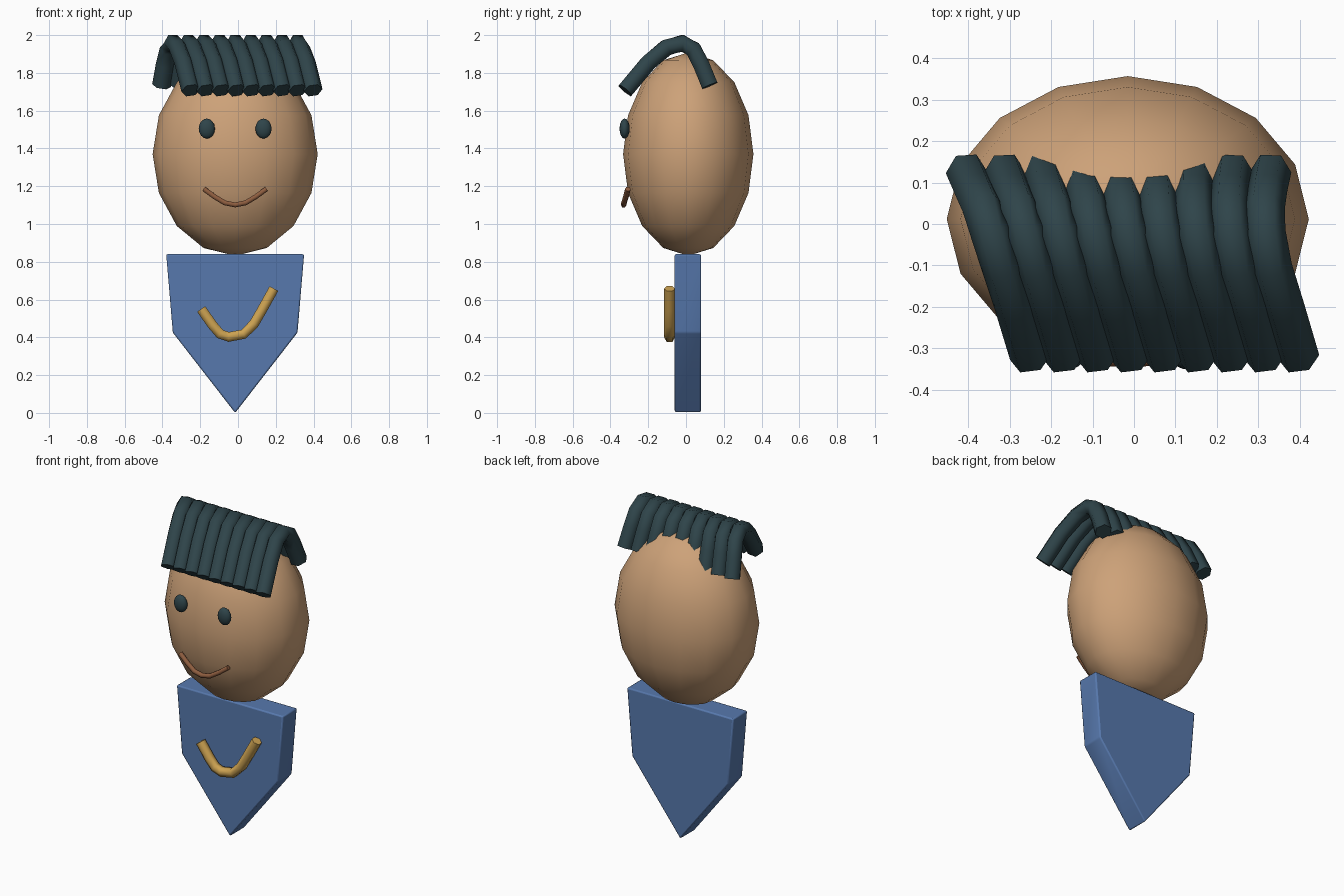
import bpy, bmesh, math
from mathutils import Vector

cube = bpy.data.objects.get("Cube")
if cube:
    bpy.data.objects.remove(cube, do_unlink=True)


def material(name, rgb):
    m = bpy.data.materials.new(name)
    m.use_nodes = True
    m.diffuse_color = (*rgb, 1)
    m.node_tree.nodes["Principled BSDF"].inputs["Base Color"].default_value = (*rgb, 1)
    return m


skin = material("tan skin", (0.61, 0.36, 0.19))
blue = material("shirt blue", (0.095, 0.19, 0.42))
dark = material("dark teal", (0.028, 0.058, 0.068))
gold = material("gold", (0.62, 0.37, 0.085))
brown = material("lip brown", (0.27, 0.11, 0.05))


def finish(name, bm, mat, angle):
    bmesh.ops.recalc_face_normals(bm, faces=bm.faces)
    mesh = bpy.data.meshes.new(name)
    bm.to_mesh(mesh)
    bm.free()
    mesh.materials.append(mat)
    obj = bpy.data.objects.new(name, mesh)
    bpy.context.collection.objects.link(obj)
    bpy.ops.object.select_all(action='DESELECT')
    obj.select_set(True)
    bpy.context.view_layer.objects.active = obj
    bpy.ops.object.shade_smooth_by_angle(angle=math.radians(angle))
    return obj


def ellipsoid(name, centre, radii, mat):
    bm = bmesh.new()
    bmesh.ops.create_uvsphere(bm, u_segments=16, v_segments=8, radius=1)
    bmesh.ops.scale(bm, vec=radii, verts=bm.verts)
    bmesh.ops.translate(bm, vec=centre, verts=bm.verts)
    return finish(name, bm, mat, 80)


def tube(name, path, radius, side, mat, sides=6):
    """Capped tube along a path, one corner of its section pointing along side."""
    pts = [Vector(p) for p in path]
    bm = bmesh.new()
    rings = []
    for i, p in enumerate(pts):
        t = (pts[min(i + 1, len(pts) - 1)] - pts[max(i - 1, 0)]).normalized()
        u = (side - t * side.dot(t)).normalized()
        v = t.cross(u)
        angles = [math.tau * k / sides for k in range(sides)]
        rings.append([bm.verts.new(p + radius * (u * math.cos(a) + v * math.sin(a)))
                      for a in angles])
    for a, b in zip(rings, rings[1:]):
        for k in range(sides):
            n = (k + 1) % sides
            bm.faces.new((a[k], a[n], b[n], b[k]))
    bm.faces.new(rings[0])
    bm.faces.new(rings[-1])
    return finish(name, bm, mat, 65)


X, Y = Vector((1, 0, 0)), Vector((0, 1, 0))
MID = -0.015

# Head and eyes
ellipsoid("head", (MID, 0.012, 1.37), (0.437, 0.345, 0.538), skin)
for name, s in (("left_eye", 1), ("right_eye", -1)):
    ellipsoid(name, (MID + s * 0.15, -0.325, 1.505), (0.043, 0.027, 0.053), dark)

# Smiling mouth
half = [(0.165, -0.308, 1.185), (0.11, -0.318, 1.145), (0.055, -0.328, 1.112)]
smile = ([(MID - x, y, z) for x, y, z in half] + [(MID, -0.33, 1.101)]
         + [(MID + x, y, z) for x, y, z in reversed(half)])
tube("mouth", smile, 0.015, Y, brown)

# Shield-shaped torso plate with softened edges
bm = bmesh.new()
outline = [(-0.365, 0.84), (-0.33, 0.425), (0, 0), (0.33, 0.425), (0.365, 0.84)]
face = bm.faces.new([bm.verts.new((MID + x, -0.06, z)) for x, z in outline])
back = bmesh.ops.extrude_face_region(bm, geom=[face])
bmesh.ops.translate(bm, vec=(0, 0.14, 0),
                    verts=[g for g in back["geom"] if isinstance(g, bmesh.types.BMVert)])
torso = finish("torso", bm, blue, 40)
bevel = torso.modifiers.new("soft edges", 'BEVEL')
bevel.width = 0.008
bevel.segments = 2

# Curved chest ornament
hook = [(-0.195, 0.55), (-0.135, 0.465), (-0.095, 0.418), (-0.05, 0.402),
        (0.03, 0.417), (0.085, 0.472), (0.13, 0.55), (0.19, 0.658)]
tube("chest_ornament", [(x, -0.087, z) for x, z in hook], 0.03, Y, gold)

# Row of hair locks: (y, z, x of the first lock, x of the last lock)
lock = [(-0.322, 1.707, -0.25, 0.398), (-0.2, 1.853, -0.287, 0.362),
        (-0.105, 1.933, -0.318, 0.332), (-0.02, 1.957, -0.345, 0.316),
        (0.038, 1.925, -0.365, 0.314), (0.08, 1.845, -0.385, 0.32),
        (0.126, 1.733, -0.405, 0.33)]
COUNT = 9
for i in range(COUNT):
    f = i / (COUNT - 1)
    tube(f"hair_lock_{i + 1}", [(a + (b - a) * f, y, z) for y, z, a, b in lock],
         0.05, X, dark)
